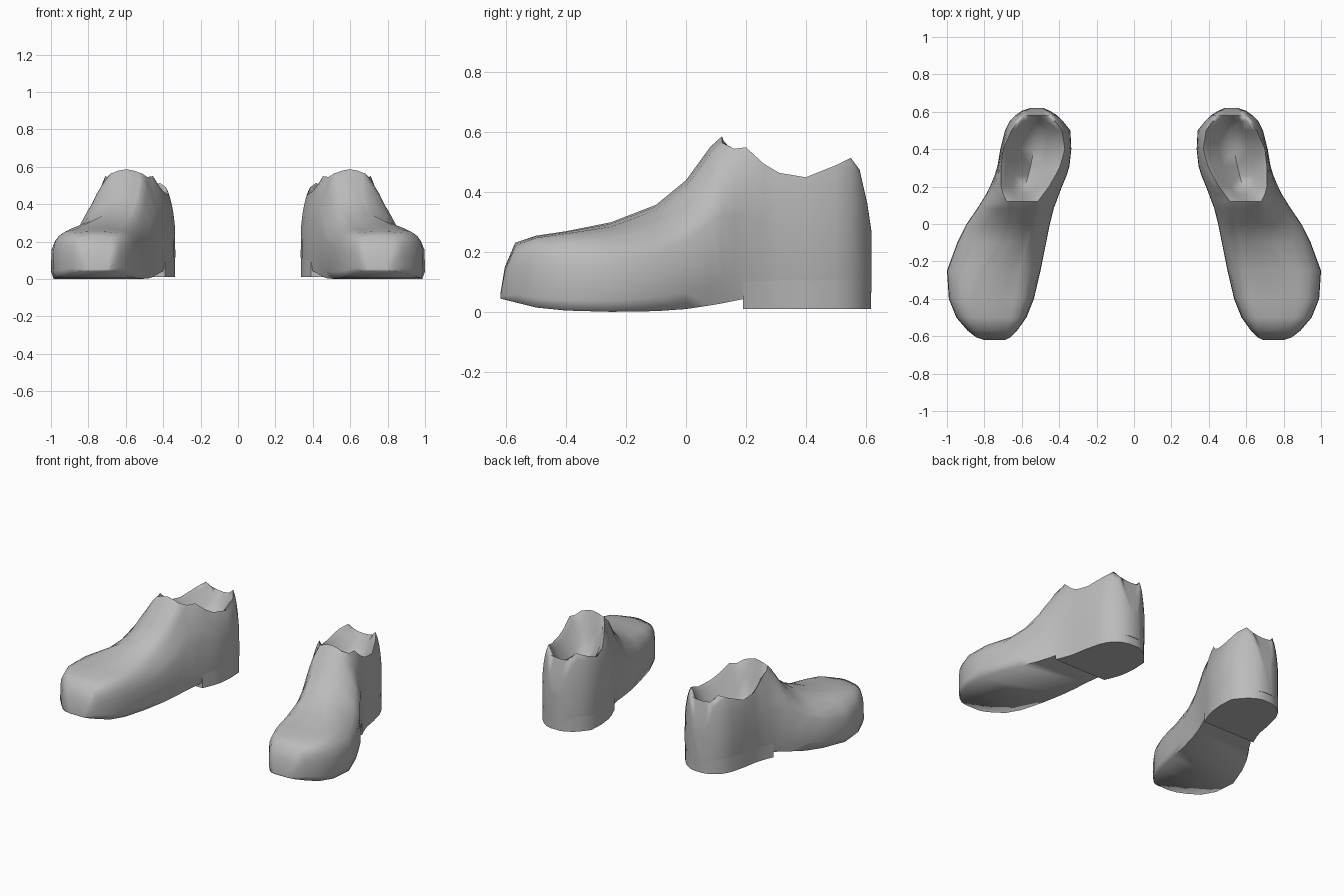
import bpy, bmesh, math

if "Cube" in bpy.data.objects:
    bpy.data.objects.remove(bpy.data.objects["Cube"])

leather = bpy.data.materials.new("grey leather")
leather.diffuse_color = (0.5, 0.5, 0.5, 1)
leather.use_nodes = True
leather.node_tree.nodes["Principled BSDF"].inputs["Base Color"].default_value = leather.diffuse_color

# Cross-sections along the shoe:
# y, inner x, outer x, rim inner x, rim outer x, rim height, middle height
SECTIONS = [
    (-.62, .69, .80, .715, .785, .055, .06),
    (-.605, .66, .845, .69, .81, .14, .15),
    (-.57, .625, .89, .68, .83, .222, .232),
    (-.50, .575, .95, .65, .87, .248, .255),
    (-.40, .535, .99, .63, .88, .262, .27),
    (-.25, .50, 1.0, .60, .83, .285, .30),
    (-.10, .47, .945, .56, .72, .34, .358),
    (0, .45, .895, .53, .685, .42, .44),
    (.08, .43, .84, .51, .68, .525, .55),
    (.12, .415, .815, .515, .68, .565, .587),
    (.16, .40, .79, .485, .70, .545, .44),
    (.20, .385, .77, .455, .71, .55, .31),
    (.26, .36, .745, .42, .71, .495, .25),
    (.31, .345, .73, .395, .71, .465, .25),
    (.40, .335, .715, .37, .70, .45, .27),
    (.50, .34, .69, .385, .655, .49, .33),
    (.55, .38, .665, .42, .62, .515, .40),
    (.58, .41, .635, .435, .595, .475, .465),
    (.605, .45, .60, .465, .58, .36, .365),
    (.62, .485, .555, .49, .55, .26, .265),
]
HEEL_Y, HEEL_Z = .19, .01


def lerp(a, b, t):
    return a + (b - a) * t


def ramp(keys, y):
    """Piecewise linear value at y."""
    for (y0, v0), (y1, v1) in zip(keys, keys[1:]):
        if y <= y1:
            return lerp(v0, v1, max(0, (y - y0) / (y1 - y0)))
    return keys[-1][1]


SOLE = [(-.62, .045), (-.5, .015), (-.4, .005), (-.3, 0), (-.1, .003),
        (0, .01), (.1, .025), (.2, .045), (.32, .065)]
BULGE = [(-.62, .9), (-.35, .9), (-.1, .3), (0, .15), (.3, .35), (.62, .5)]


def half_section(y, side, rim, middle, zr, zf):
    """Points from the sole edge up the wall, over the rim, towards the middle."""
    z0, bulge = ramp(SOLE, y), ramp(BULGE, y)
    z0 = min(z0, zr - .005)
    zs = lerp(z0, zr, .55)
    w = middle - side
    lower = [(side + w * .05, z0), (side, lerp(z0, zs, .25)), (side + w * .01, zs)]
    a, b = lower[-1], (rim, zr)
    cx = lerp((a[0] + b[0]) / 2, a[0], bulge)
    cz = lerp((a[1] + b[1]) / 2, b[1], bulge)
    arc = []
    for t in (.25, .5, .75, 1):
        arc.append(tuple((1 - t) ** 2 * p + 2 * t * (1 - t) * c + t * t * q
                         for p, c, q in zip(a, (cx, cz), b)))
    g = middle - rim
    inside = [(rim + g * .14, lerp(zr, zf, .12)), (rim + g * .5, lerp(zr, zf, .65))]
    return [(x, y, z) for x, z in lower + arc + inside]


def loft(name, rings, angle):
    """Skin closed rings, cap both ends, mirror to make the pair."""
    bm = bmesh.new()
    rows = [[bm.verts.new(p) for p in ring] for ring in rings]
    n = len(rows[0])
    for a, b in zip(rows, rows[1:]):
        for i in range(n):
            j = (i + 1) % n
            bm.faces.new((a[i], a[j], b[j], b[i]))
    bm.faces.new(rows[0][::-1])
    bm.faces.new(rows[-1])
    bmesh.ops.recalc_face_normals(bm, faces=bm.faces)
    mesh = bpy.data.meshes.new(name)
    bm.to_mesh(mesh)
    bm.free()
    mesh.materials.append(leather)
    ob = bpy.data.objects.new(name, mesh)
    bpy.context.collection.objects.link(ob)
    bpy.ops.object.select_all(action='DESELECT')
    ob.select_set(True)
    bpy.context.view_layer.objects.active = ob
    bpy.ops.object.shade_smooth_by_angle(angle=math.radians(angle))
    ob.modifiers.new("pair", 'MIRROR').use_clip = False
    return ob


# Shoe uppers with the hollow foot opening
rings = []
for y, xi, xo, ri, ro, zr, zf in SECTIONS:
    mid = (ri + ro) / 2
    inner = half_section(y, xi, ri, mid, zr, zf)
    outer = half_section(y, xo, ro, mid, zr, zf)
    rings.append(inner + [(mid, y, zf)] + outer[::-1])
loft("shoe_upper", rings, 75)

# Heel blocks, flush with the back of the uppers
rings = []
for y in [HEEL_Y] + [s[0] for s in SECTIONS if s[0] > HEEL_Y]:
    xi = ramp([(s[0], s[1]) for s in SECTIONS], y) + .002
    xo = ramp([(s[0], s[2]) for s in SECTIONS], y) - .002
    yb = min(y, .617)
    rings.append([(xi, yb, HEEL_Z), (xi, yb, .11), (xo, yb, .11), (xo, yb, HEEL_Z)])
loft("heel_block", rings, 50)
